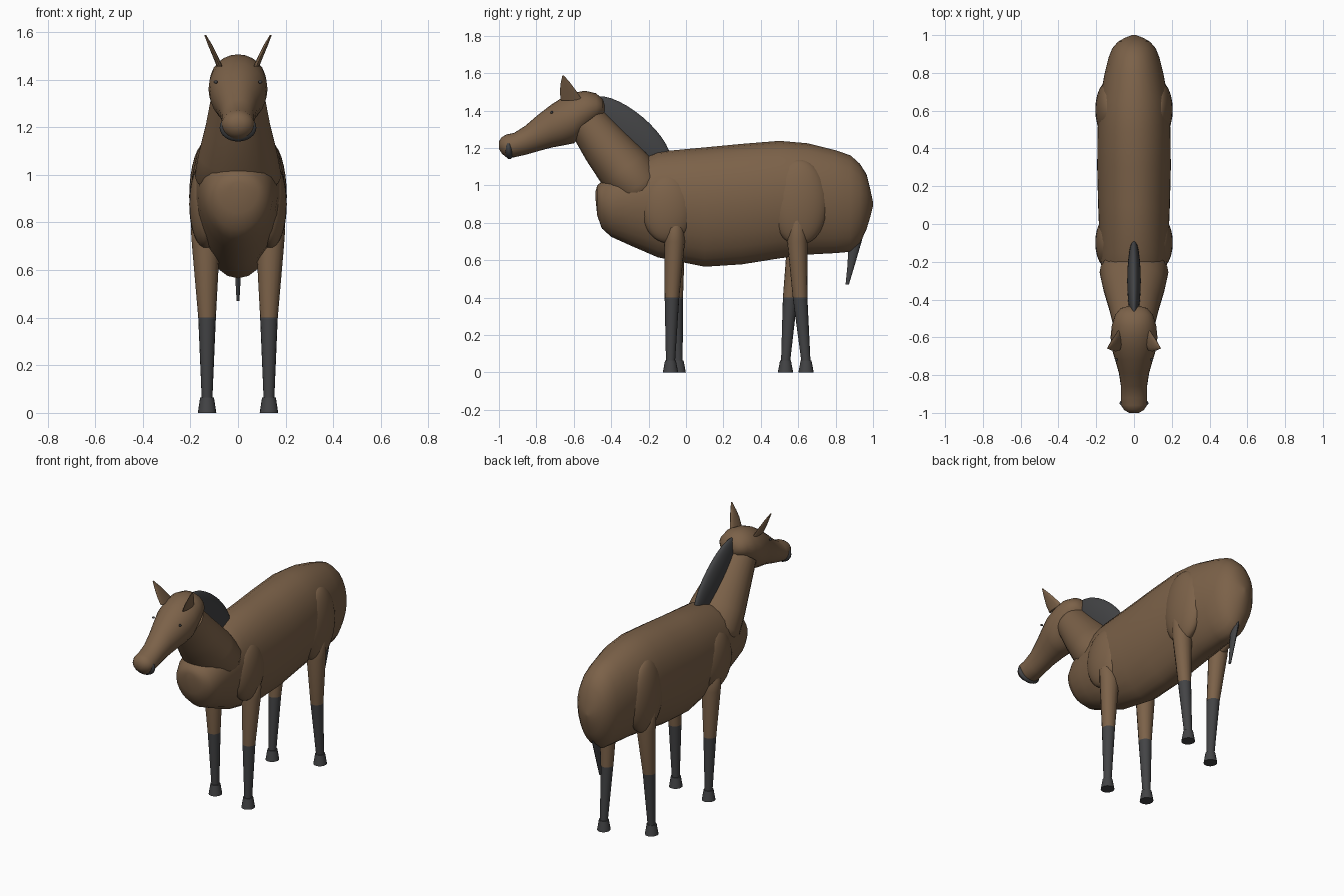
import bpy, bmesh, math
from mathutils import Vector

cube = bpy.data.objects.get("Cube")
if cube:
    bpy.data.objects.remove(cube, do_unlink=True)


def material(name, rgb):
    m = bpy.data.materials.new(name)
    m.use_nodes = True
    m.diffuse_color = (*rgb, 1)
    bsdf = next(n for n in m.node_tree.nodes if n.type == 'BSDF_PRINCIPLED')
    bsdf.inputs["Base Color"].default_value = (*rgb, 1)
    bsdf.inputs["Roughness"].default_value = 0.8
    return m


BROWN = material("brown coat", (0.2, 0.121, 0.066))
DARK = material("charcoal points", (0.056, 0.057, 0.06))


def finish(bm, name, mats, angle=40):
    bmesh.ops.recalc_face_normals(bm, faces=bm.faces)
    mesh = bpy.data.meshes.new(name)
    bm.to_mesh(mesh)
    bm.free()
    ob = bpy.data.objects.new(name, mesh)
    bpy.context.collection.objects.link(ob)
    for m in mats:
        mesh.materials.append(m)
    bpy.ops.object.select_all(action='DESELECT')
    ob.select_set(True)
    bpy.context.view_layer.objects.active = ob
    bpy.ops.object.shade_smooth_by_angle(angle=math.radians(angle))
    return ob


def loft(name, stations, mats, sides=24, egg=0.0, dark_below=None, angle=40):
    """Skin elliptical rings; station = (centre, half width in x, half depth, tilt of depth in yz)."""
    bm = bmesh.new()
    rings = []
    for c, rx, rv, tilt in stations:
        v = Vector((0, math.cos(tilt), math.sin(tilt)))
        ring = []
        for i in range(sides):
            t = math.tau * i / sides
            x = rx * math.cos(t) * (1 + egg * math.sin(t))
            ring.append(bm.verts.new(Vector(c) + Vector((x, 0, 0)) + v * rv * math.sin(t)))
        rings.append(ring)
    for a, b in zip(rings, rings[1:]):
        for i in range(sides):
            j = (i + 1) % sides
            bm.faces.new((a[i], a[j], b[j], b[i]))
    bm.faces.new(rings[0])
    bm.faces.new(rings[-1])
    if dark_below is not None:
        for f in bm.faces:
            f.material_index = int(f.calc_center_median().z < dark_below)
    return finish(bm, name, mats, angle)


def ellipsoid(name, centre, radii, mat, tilt=0.0):
    bm = bmesh.new()
    bmesh.ops.create_uvsphere(bm, u_segments=24, v_segments=16, radius=1)
    ob = finish(bm, name, [mat])
    ob.location, ob.scale, ob.rotation_euler = centre, radii, (tilt, 0, 0)
    return ob


def upright(profile):
    """Stations across y from (y, bottom, top, half width)."""
    return [((0, y, (lo + hi) / 2), w, (hi - lo) / 2, math.pi / 2) for y, lo, hi, w in profile]


# Barrel of the body, chest to rump
loft("body", upright([
    (-0.483, 0.92, 0.97, 0.03), (-0.475, 0.84, 1.0, 0.085), (-0.45, 0.77, 1.02, 0.12),
    (-0.4, 0.725, 1.06, 0.145), (-0.3, 0.68, 1.12, 0.165), (-0.15, 0.615, 1.18, 0.18),
    (0.1, 0.565, 1.203, 0.19), (0.3, 0.578, 1.222, 0.195), (0.5, 0.61, 1.238, 0.193),
    (0.65, 0.63, 1.225, 0.183), (0.8, 0.638, 1.188, 0.155), (0.88, 0.645, 1.16, 0.135),
    (0.93, 0.69, 1.115, 0.115), (0.965, 0.765, 1.06, 0.085), (0.985, 0.83, 0.98, 0.05),
    (1.0, 0.89, 0.91, 0.01)]), [BROWN], egg=0.1)

# Neck, leaning forward
loft("neck", [((0, y, z), rx, rv, 0.64) for y, z, rx, rv in [
    (-0.2, 0.93, 0.11, 0.07), (-0.215, 0.95, 0.155, 0.115), (-0.255, 1.0, 0.182, 0.148),
    (-0.33, 1.09, 0.165, 0.146), (-0.43, 1.21, 0.135, 0.128), (-0.53, 1.34, 0.11, 0.105)]],
    [BROWN])

# Head, poll to nose
loft("head", upright([
    (-0.435, 1.39, 1.43, 0.03), (-0.445, 1.37, 1.46, 0.07), (-0.48, 1.335, 1.492, 0.1),
    (-0.54, 1.28, 1.506, 0.118), (-0.6, 1.225, 1.495, 0.124), (-0.66, 1.213, 1.47, 0.118),
    (-0.72, 1.202, 1.432, 0.1), (-0.79, 1.183, 1.378, 0.08), (-0.86, 1.163, 1.318, 0.069),
    (-0.92, 1.15, 1.28, 0.07), (-0.96, 1.15, 1.272, 0.068), (-0.985, 1.17, 1.258, 0.052),
    (-1.0, 1.195, 1.235, 0.025)]), [BROWN])
ellipsoid("muzzle_band", (0, -0.948, 1.198), (0.077, 0.028, 0.058), DARK, tilt=0.1)

# Mane and tail
ellipsoid("mane", (0, -0.3, 1.285), (0.036, 0.27, 0.105), DARK, tilt=-0.7)
loft("tail", [((0, y, z), rx, ry, 0) for y, z, rx, ry in [
    (0.93, 0.85, 0.02, 0.045), (0.905, 0.7, 0.018, 0.034), (0.88, 0.56, 0.011, 0.018),
    (0.862, 0.47, 0.006, 0.009)]], [DARK], sides=12)

for side, s in (("left", 1), ("right", -1)):
    # Muscle pads, ears and eyes
    ellipsoid(side + "_shoulder", (s * 0.135, -0.098, 0.877), (0.07, 0.14, 0.185), BROWN)
    ellipsoid(side + "_haunch", (s * 0.13, 0.605, 0.91), (0.075, 0.155, 0.23), BROWN)
    ellipsoid(side + "_eye", (s * 0.094, -0.718, 1.39), (0.008, 0.007, 0.007), DARK)
    loft(side + "_ear", [((s * x, y, z), rx, ry, 0) for x, y, z, rx, ry in [
        (0.077, -0.611, 1.455, 0.012, 0.058), (0.096, -0.629, 1.5, 0.011, 0.046),
        (0.117, -0.643, 1.545, 0.009, 0.027), (0.138, -0.657, 1.588, 0.004, 0.004)]],
        [BROWN], sides=12)
    # Legs stand in a slight stride: (top y, top z, knee y, ankle y)
    front = (-0.06, 0.82, -0.075, -0.083) if s > 0 else (-0.06, 0.82, -0.055, -0.042)
    hind = (0.595, 0.86, 0.61, 0.642) if s > 0 else (0.595, 0.86, 0.557, 0.532)
    for part, (top_y, top_z, knee, ankle) in (("front", front), ("hind", hind)):
        x = s * 0.13
        loft(f"{side}_{part}_leg", [
            ((s * 0.138, top_y, top_z), 0.035, 0.03, 0),
            ((s * 0.138, top_y, top_z - 0.05), 0.06, 0.05, 0),
            ((s * 0.135, top_y, 0.7), 0.058, 0.054, 0),
            ((x, knee, 0.4), 0.037, 0.039, 0),
            ((x, ankle, 0.05), 0.022, 0.024, 0)], [BROWN, DARK], sides=16, dark_below=0.4)
        loft(f"{side}_{part}_hoof", [((x, ankle, 0.064), 0.029, 0.029, 0),
                                     ((x, ankle, 0), 0.039, 0.041, 0)], [DARK], sides=16)
